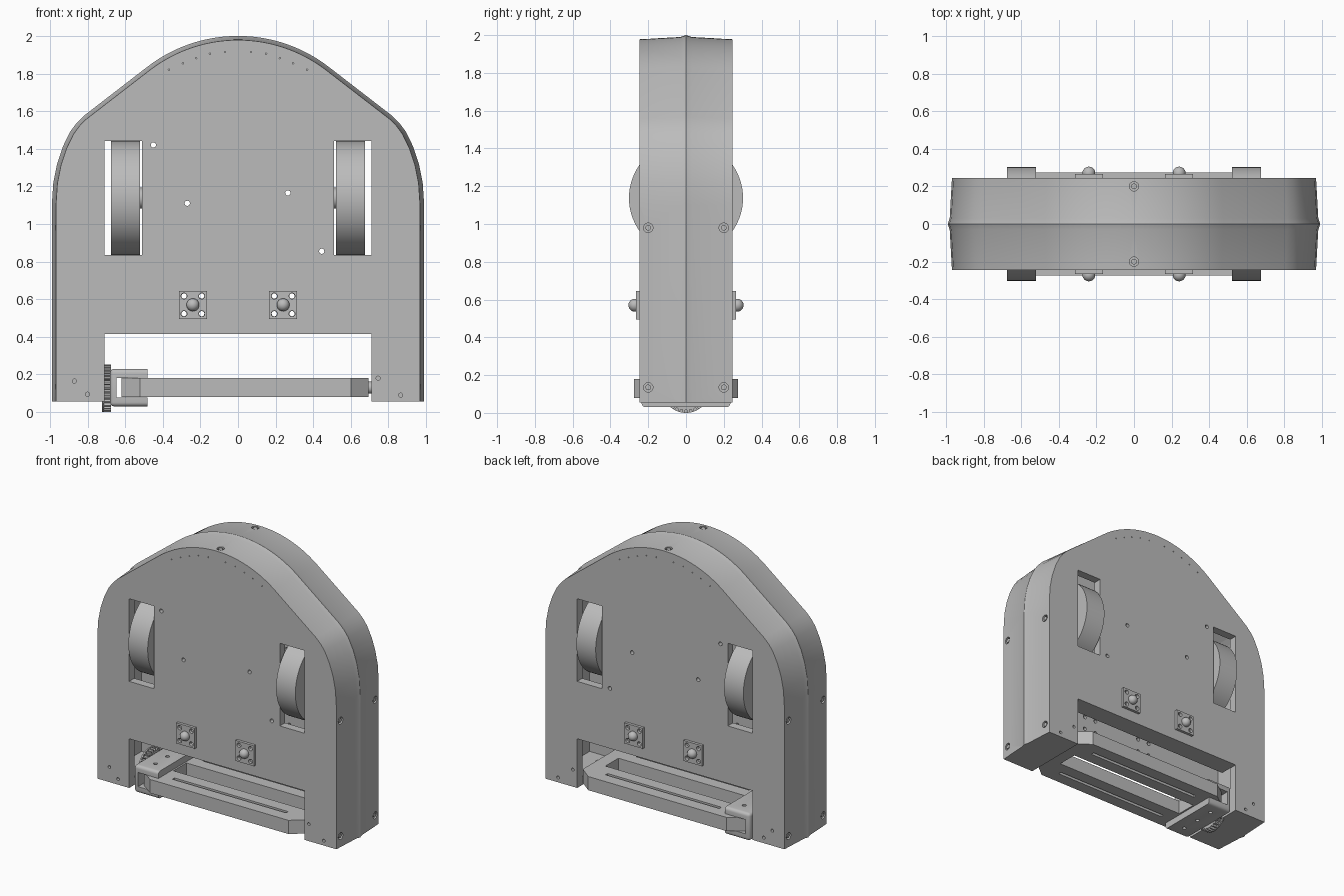
import bpy, bmesh, math
from mathutils import Matrix, Vector

if "Cube" in bpy.data.objects:
    bpy.data.objects.remove(bpy.data.objects["Cube"])

grey = bpy.data.materials.new("plain_grey")
grey.use_nodes = True
grey.diffuse_color = (0.5, 0.5, 0.5, 1)
grey.node_tree.nodes["Principled BSDF"].inputs["Base Color"].default_value = (0.5, 0.5, 0.5, 1)


def box(bm, x, y, z):
    size = [b - a for a, b in (x, y, z)]
    mid = [(a + b) / 2 for a, b in (x, y, z)]
    return bmesh.ops.create_cube(bm, size=1, matrix=Matrix.Translation(mid) @ Matrix.Diagonal(size + [1]))["verts"]


def cyl(bm, centre, axis, r, depth, seg=20):
    turn = Vector((0, 0, 1)).rotation_difference(Vector(axis)).to_matrix().to_4x4()
    bmesh.ops.create_cone(bm, cap_ends=True, segments=seg, radius1=r, radius2=r, depth=depth,
                          matrix=Matrix.Translation(centre) @ turn)


def loft(bm, loops):
    # Solid skinned through matching closed loops
    rows = [[bm.verts.new(p) for p in loop] for loop in loops]
    n = len(rows[0])
    for a, b in zip(rows, rows[1:]):
        for i in range(n):
            bm.faces.new((a[i], a[(i + 1) % n], b[(i + 1) % n], b[i]))
    bm.faces.new(rows[0])
    bm.faces.new(rows[-1])


def finish(name, bm, smooth=True):
    bmesh.ops.recalc_face_normals(bm, faces=bm.faces)
    mesh = bpy.data.meshes.new(name)
    bm.to_mesh(mesh)
    bm.free()
    mesh.materials.append(grey)
    ob = bpy.data.objects.new(name, mesh)
    bpy.context.collection.objects.link(ob)
    if smooth:
        shade(ob)
    return ob


def activate(ob):
    bpy.ops.object.select_all(action="DESELECT")
    ob.select_set(True)
    bpy.context.view_layer.objects.active = ob


def shade(ob):
    activate(ob)
    bpy.ops.object.shade_smooth_by_angle(angle=math.radians(30))


def cut(ob, *cutters):
    for bm in cutters:
        tool = finish("cutter", bm, False)
        tool.hide_render = True
        mod = ob.modifiers.new("cut", "BOOLEAN")
        mod.operation, mod.solver, mod.object = "DIFFERENCE", "EXACT", tool
        activate(ob)
        bpy.ops.object.modifier_apply(modifier=mod.name)
        bpy.data.objects.remove(tool)
    shade(ob)


# Housing outline: straight sides, rounded shoulders, sloped roof, arched crown
FLOOR, DEEP = 0.055, 0.245
SLOPE = math.radians(37.4)
half = [(0.99, FLOOR), (0.99, 1.1), (0.982, 1.22), (0.962, 1.32), (0.932, 1.41),
        (0.893, 1.49), (0.86, 1.535), (0.82, 1.575)]
half += [(0.79 * math.sin(SLOPE * k / 14), 1.21 + 0.79 * math.cos(SLOPE * k / 14)) for k in range(14, -1, -1)]
outline = half + [(-x, z) for x, z in half[-2::-1]]


def ring(inset, y, floor=FLOOR):
    pts = []
    for i, (x, z) in enumerate(outline):
        a = Vector(outline[max(i - 1, 0)])
        b = Vector(outline[min(i + 1, len(outline) - 1)])
        d = (b - a).normalized()
        pts.append((x - d.y * inset, y, max(z + d.x * inset, floor) if 0 < i < len(outline) - 1 else floor))
    return pts


bm = bmesh.new()
loft(bm, [ring(i, y) for i, y in ((0.022, -DEEP), (0.01, -0.03), (0, 0), (0.01, 0.03), (0.022, DEEP))])
housing = finish("housing", bm)

cavity = bmesh.new()
loft(cavity, [ring(0.08, -0.185, 0.105), ring(0.08, 0.185, 0.105)])
openings = bmesh.new()
box(openings, (-0.71, 0.71), (-1, 1), (-1, 0.415))
for x in ((-0.71, -0.51), (0.51, 0.71)):
    box(openings, x, (-1, 1), (0.835, 1.44))

# Drilled holes: through the plates, then shallow ones on faces and rim
holes = bmesh.new()
for x, z in ((-0.45, 1.42), (0.265, 1.165), (-0.27, 1.11), (0.445, 0.855)):
    cyl(holes, (x, 0, z), (0, 1, 0), 0.014, 1)
caster_bolts = [(cx + dx, 0.57 + dz) for cx in (-0.24, 0.24) for dx in (-0.047, 0.047) for dz in (-0.047, 0.047)]
for x, z in caster_bolts:
    cyl(holes, (x, 0, z), (0, 1, 0), 0.014, 1)
for y in (-DEEP, DEEP):
    for x, z in ((-0.87, 0.165), (-0.8, 0.095), (0.745, 0.18), (0.865, 0.09)):
        cyl(holes, (x, y, z), (0, 1, 0), 0.011, 0.05)
    for x, z in ((0.069, 1.915), (0.149, 1.905), (0.223, 1.882), (0.293, 1.855), (0.367, 1.82)):
        for s in (-1, 1):
            cyl(holes, (s * x, y, z), (0, 1, 0), 0.004, 0.04, 8)
rim_bolts = [((s * 0.97, y, z), (s, 0, 0)) for s in (-1, 1) for y in (-0.2, 0.2) for z in (0.135, 0.98)]
rim_bolts += [((0, y, 1.98), (0, 0, 1)) for y in (-0.2, 0.2)]
for p, axis in rim_bolts:
    cyl(holes, p, axis, 0.025, 0.05)
cut(housing, cavity, openings, holes)

# Bolt heads sunk in the rim
bm = bmesh.new()
for p, axis in rim_bolts:
    cyl(bm, Vector(p) - Vector(axis) * 0.018, axis, 0.015, 0.03)
finish("rim_bolts", bm)

# Cross member above the rear of the lower opening
bm = bmesh.new()
box(bm, (-0.71, 0.71), (0.1, 0.186), (0.416, 0.45))
finish("cross_member", bm)

# Wheels with hubs
for side, s in (("right", -1), ("left", 1)):
    bm = bmesh.new()
    cyl(bm, (s * 0.598, 0, 1.138), (1, 0, 0), 0.302, 0.156, 72)
    cyl(bm, (s * 0.51, 0, 1.138), (1, 0, 0), 0.055, 0.03, 32)
    finish(side + "_wheel", bm)

# Ball casters on both plates
for end, s in (("front", -1), ("back", 1)):
    for side, x in (("right", -0.24), ("left", 0.24)):
        bm = bmesh.new()
        box(bm, (x - 0.075, x + 0.075), sorted((s * 0.244, s * 0.265)), (0.495, 0.645))
        plate = finish(f"{end}_{side}_caster_plate", bm)
        drill = bmesh.new()
        for bx, bz in caster_bolts:
            cyl(drill, (bx, 0, bz), (0, 1, 0), 0.016, 1)
        cut(plate, drill)
        bm = bmesh.new()
        bmesh.ops.create_uvsphere(bm, u_segments=24, v_segments=12, radius=0.034,
                                  matrix=Matrix.Translation((x, s * 0.271, 0.57)))
        finish(f"{end}_{side}_caster_ball", bm)

# Swing arm: chamfered frame with a slot along each bar
bm = bmesh.new()
frame = [(-0.62, -0.2), (-0.52, -0.275), (0.6, -0.275), (0.695, -0.2),
         (0.695, 0.2), (0.6, 0.275), (-0.52, 0.275), (-0.62, 0.2)]
loft(bm, [[(x, y, z) for x, y in frame] for z in (0.08, 0.18)])
arm = finish("swing_arm", bm)
gaps = bmesh.new()
box(gaps, (-0.47, 0.6), (-0.075, 0.075), (0, 1))
for y in (-0.175, 0.175):
    box(gaps, (-0.4, 0.52), (y - 0.012, y + 0.012), (0, 1))
cut(arm, gaps)

# Arm pivot pin
bm = bmesh.new()
cyl(bm, (0.705, 0, 0.13), (1, 0, 0), 0.032, 0.04)
finish("pivot_pin", bm)

# Channel bracket gripping the end of the arm
bm = bmesh.new()
box(bm, (-0.68, -0.48), (-0.235, 0.235), (0.03, 0.23))
edges = [e for e in bm.edges if all(v.co.x < -0.6 for v in e.verts)
         or abs(e.verts[0].co.x - e.verts[1].co.x) > 0.1]
bmesh.ops.bevel(bm, geom=edges, offset=0.022, segments=4, profile=0.5, affect="EDGES")
bracket = finish("bracket", bm)
channel = bmesh.new()
box(channel, (-0.645, 0), (-1, 1), (0.078, 0.182))
drill = bmesh.new()
for y in (-0.14, 0, 0.14):
    cyl(drill, (-0.57, y, 0.04), (0, 0, 1), 0.014, 0.04)
    cyl(drill, (-0.57, y, 0.22), (0, 0, 1), 0.014, 0.04)
cut(bracket, channel, drill)

# Toothed drive gear
bm = bmesh.new()
teeth = 30
profile = []
for k in range(teeth):
    for shift, r in ((-0.3, 0.112), (-0.15, 0.127), (0.15, 0.127), (0.3, 0.112)):
        a = math.tau * (k + shift) / teeth
        profile.append((r * math.cos(a), 0.127 + r * math.sin(a)))
loft(bm, [[(x, y, z) for y, z in profile] for x in (-0.715, -0.675)])
cyl(bm, (-0.718, 0, 0.127), (1, 0, 0), 0.127, 0.01, 48)
finish("drive_gear", bm)
